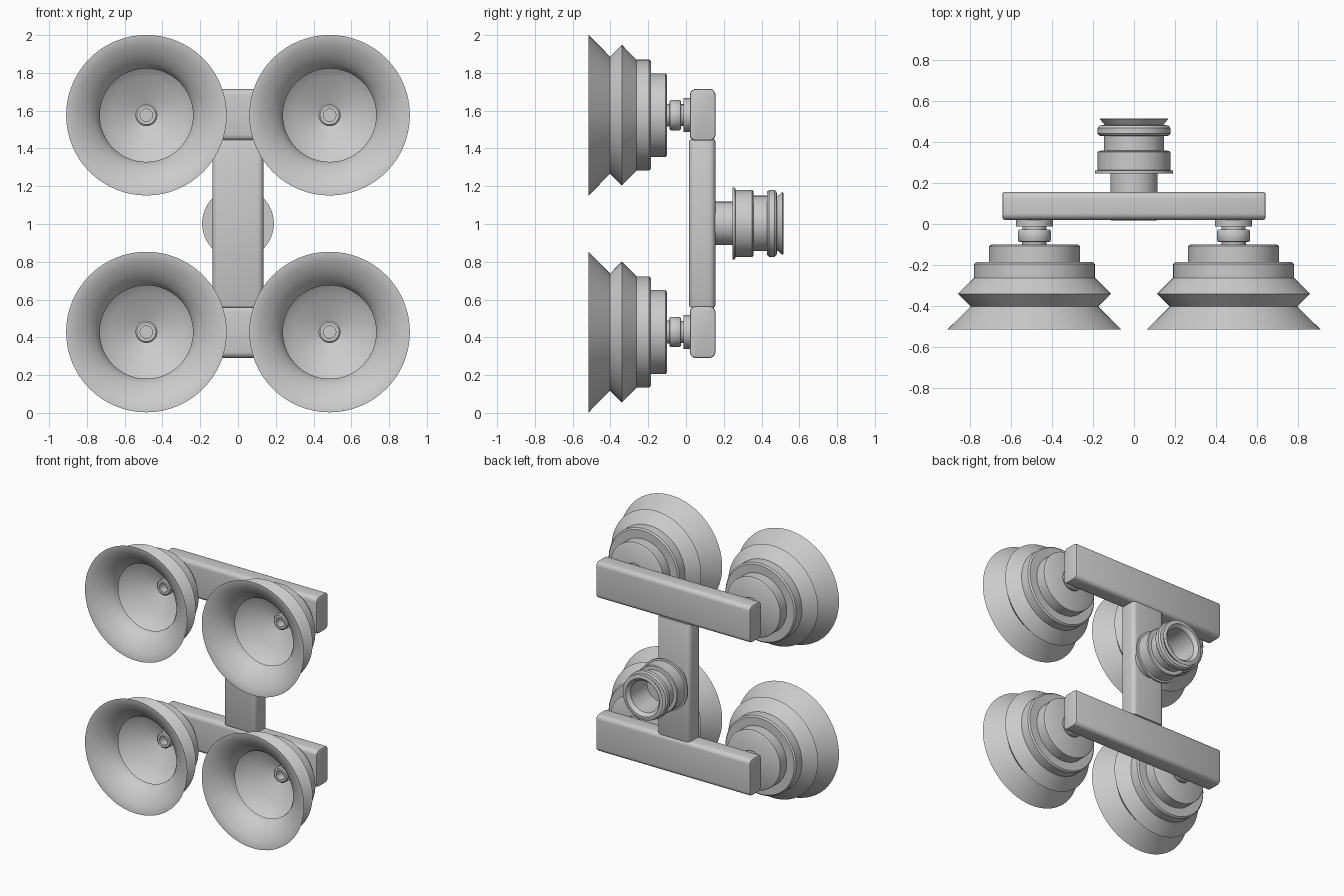
import bpy, bmesh, math

if "Cube" in bpy.data.objects:
    bpy.data.objects.remove(bpy.data.objects["Cube"])

grey = bpy.data.materials.new("light_grey")
grey.diffuse_color = (0.6, 0.6, 0.6, 1)
grey.use_nodes = True
grey.node_tree.nodes["Principled BSDF"].inputs["Base Color"].default_value = grey.diffuse_color


def finish(ob, angle):
    ob.data.materials.append(grey)
    bpy.ops.object.select_all(action='DESELECT')
    ob.select_set(True)
    bpy.context.view_layer.objects.active = ob
    bpy.ops.object.shade_smooth_by_angle(angle=math.radians(angle))


def lathe(name, profile, x, z, angle=35, n=64):
    """Revolve (radius, y) points around a y-direction axis through (x, z)."""
    bm = bmesh.new()
    rings = []
    for r, y in profile:
        if r == 0:
            rings.append([bm.verts.new((x, y, z))] * n)
        else:
            rings.append([bm.verts.new((x + r * math.cos(2 * math.pi * i / n), y,
                                        z + r * math.sin(2 * math.pi * i / n))) for i in range(n)])
    for a, b in zip(rings, rings[1:]):
        for i in range(n):
            j = (i + 1) % n
            bm.faces.new(list(dict.fromkeys((a[i], a[j], b[j], b[i]))))
    bmesh.ops.recalc_face_normals(bm, faces=bm.faces)
    me = bpy.data.meshes.new(name)
    bm.to_mesh(me)
    bm.free()
    ob = bpy.data.objects.new(name, me)
    bpy.context.collection.objects.link(ob)
    finish(ob, angle)


def bar(name, centre, size, axis):
    """Box with wide rounding along its long axis and a small one at the ends."""
    bpy.ops.mesh.primitive_cube_add(size=1, location=centre)
    ob = bpy.context.object
    ob.name = name
    ob.scale = size
    bpy.ops.object.transform_apply(location=False, scale=True)
    bm = bmesh.new()
    bm.from_mesh(ob.data)
    long_edges = [e for e in bm.edges
                  if abs(e.verts[0].co[axis] - e.verts[1].co[axis]) > 0.01]
    bmesh.ops.bevel(bm, geom=long_edges, offset=0.032, segments=5, profile=0.5, affect='EDGES')
    caps = [f for f in bm.faces if abs(f.normal[axis]) > 0.9]
    rim = list({e for f in caps for e in f.edges})
    bmesh.ops.bevel(bm, geom=rim, offset=0.01, segments=2, profile=0.5, affect='EDGES')
    bm.to_mesh(ob.data)
    bm.free()
    finish(ob, 40)


# Frame: two cross bars joined by an upright
for label, z in (("upper", 1.578), ("lower", 0.428)):
    bar(label + "_cross_bar", (0, 0.088, z), (1.28, 0.136, 0.274), 0)
bar("upright_bar", (0, 0.086, 1.003), (0.27, 0.138, 0.89), 2)

# Bellows suction cup: outer wall, lip, inner fold, floor, centre nipple
cup = [(0, -0.10), (0.21, -0.10), (0.222, -0.108), (0.222, -0.185), (0.284, -0.185),
       (0.294, -0.195), (0.294, -0.262), (0.373, -0.34), (0.31, -0.402), (0.425, -0.515),
       (0.408, -0.514), (0.37, -0.5), (0.32, -0.47), (0.275, -0.43), (0.252, -0.395),
       (0.247, -0.375), (0.262, -0.36), (0.335, -0.335), (0.27, -0.255), (0.2, -0.215),
       (0.12, -0.175), (0.058, -0.15), (0.058, -0.185), (0.05, -0.192), (0.033, -0.192),
       (0.033, -0.13), (0, -0.13)]
# Stepped fitting between cup and bar
stem = [(0, -0.11), (0.06, -0.11), (0.06, -0.088), (0.076, -0.086), (0.08, -0.08),
        (0.08, -0.034), (0.076, -0.028), (0.058, -0.026), (0.058, -0.012), (0.09, -0.012),
        (0.09, 0.03), (0, 0.03)]
for side, x in (("left", -0.485), ("right", 0.485)):
    for level, z in (("upper", 1.576), ("lower", 0.428)):
        lathe(f"{level}_{side}_suction_cup", cup, x, z, 40)
        lathe(f"{level}_{side}_stem", stem, x, z)

# Hollow hose coupling on the back
coupling = [(0, 0.14), (0.115, 0.14), (0.115, 0.245), (0.19, 0.245), (0.19, 0.26),
            (0.177, 0.262), (0.177, 0.35), (0.172, 0.356), (0.147, 0.358), (0.147, 0.428),
            (0.168, 0.43), (0.177, 0.44), (0.177, 0.468), (0.168, 0.48), (0.142, 0.482),
            (0.167, 0.512), (0.162, 0.515), (0.14, 0.515), (0.118, 0.49), (0.115, 0.3), (0, 0.3)]
lathe("hose_coupling", coupling, 0, 1.003)
